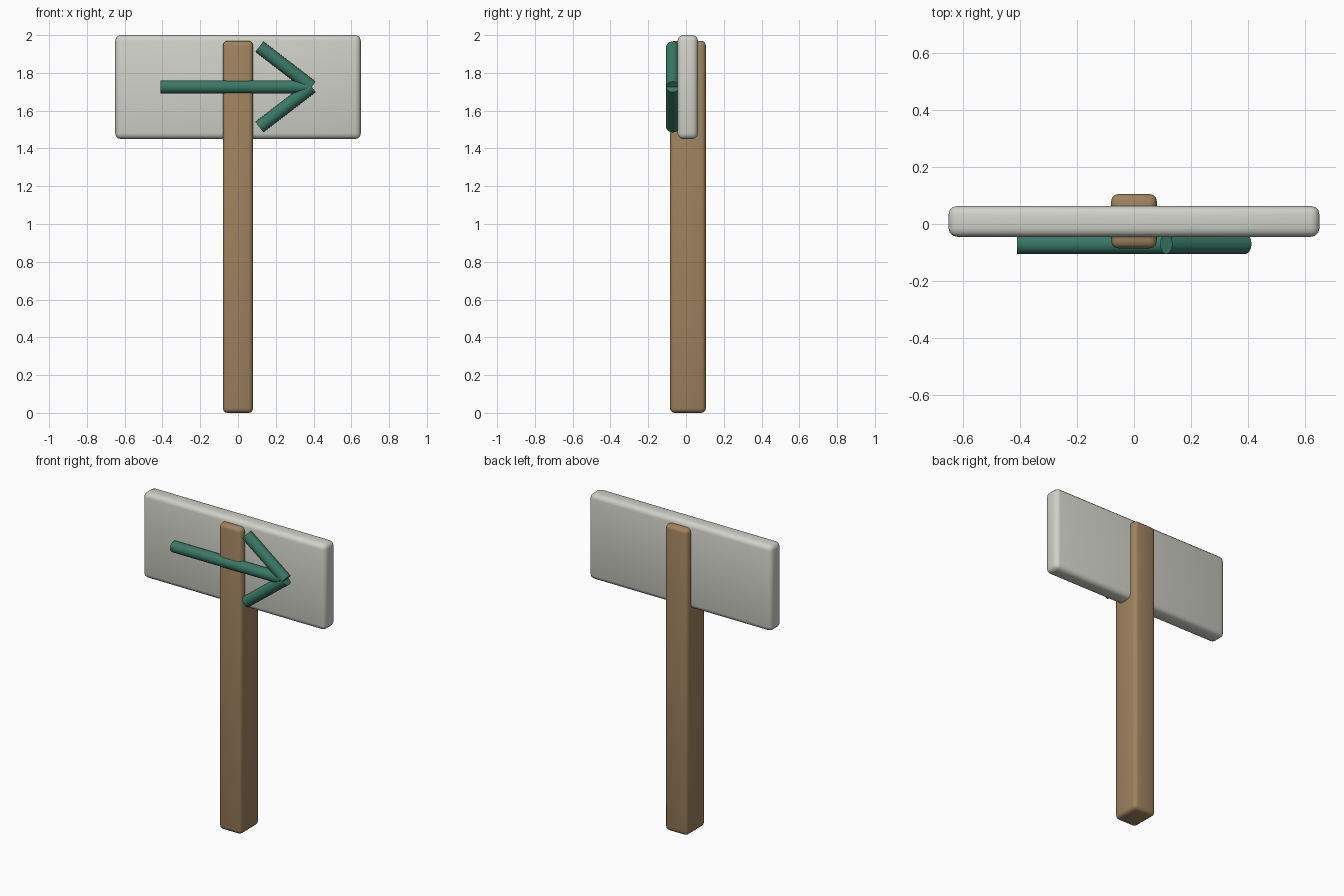
import bpy
import math
from mathutils import Vector

cube = bpy.data.objects.get("Cube")
if cube:
    bpy.data.objects.remove(cube, do_unlink=True)


def material(name, color):
    mat = bpy.data.materials.new(name)
    mat.use_nodes = True
    mat.diffuse_color = (*color, 1)
    mat.node_tree.nodes["Principled BSDF"].inputs["Base Color"].default_value = (*color, 1)
    return mat


WOOD = material("brown wood", (0.35, 0.225, 0.115))
PAINT = material("pale grey paint", (0.64, 0.64, 0.59))
GREEN = material("dark green", (0.042, 0.19, 0.135))


def finish(obj, name, mat):
    obj.name = name
    obj.data.materials.append(mat)
    bpy.ops.object.shade_smooth_by_angle(angle=math.radians(35))


def rounded_box(name, low, high, bevel, mat):
    low, high = Vector(low), Vector(high)
    bpy.ops.mesh.primitive_cube_add(size=1, location=(low + high) / 2)
    obj = bpy.context.object
    obj.scale = high - low
    bpy.ops.object.transform_apply(location=False, rotation=False, scale=True)
    mod = obj.modifiers.new("rounded edges", "BEVEL")
    mod.width = bevel
    mod.segments = 3
    bpy.ops.object.modifier_apply(modifier=mod.name)
    finish(obj, name, mat)


def rod(name, start, end, radius, mat):
    start, end = Vector(start), Vector(end)
    axis = end - start
    bpy.ops.mesh.primitive_cylinder_add(
        vertices=32, radius=radius, depth=axis.length, location=(start + end) / 2,
        rotation=axis.to_track_quat("Z", "Y").to_euler())
    finish(bpy.context.object, name, mat)


# Post and the board set into it
rounded_box("post", (-0.08, -0.085, 0), (0.08, 0.105, 1.97), 0.025, WOOD)
rounded_box("sign_board", (-0.65, -0.045, 1.45), (0.65, 0.063, 2), 0.03, PAINT)

# Arrow: a shaft and two mirrored head strokes
ARROW_Y, ARROW_Z, RADIUS = -0.07, 1.726, 0.035
rod("arrow_shaft", (-0.41, ARROW_Y, ARROW_Z), (0.37, ARROW_Y, ARROW_Z), RADIUS, GREEN)
for side, label in ((1, "upper"), (-1, "lower")):
    rod(f"arrow_head_{label}", (0.113, ARROW_Y, ARROW_Z + side * 0.213),
        (0.39, ARROW_Y, ARROW_Z), RADIUS, GREEN)
